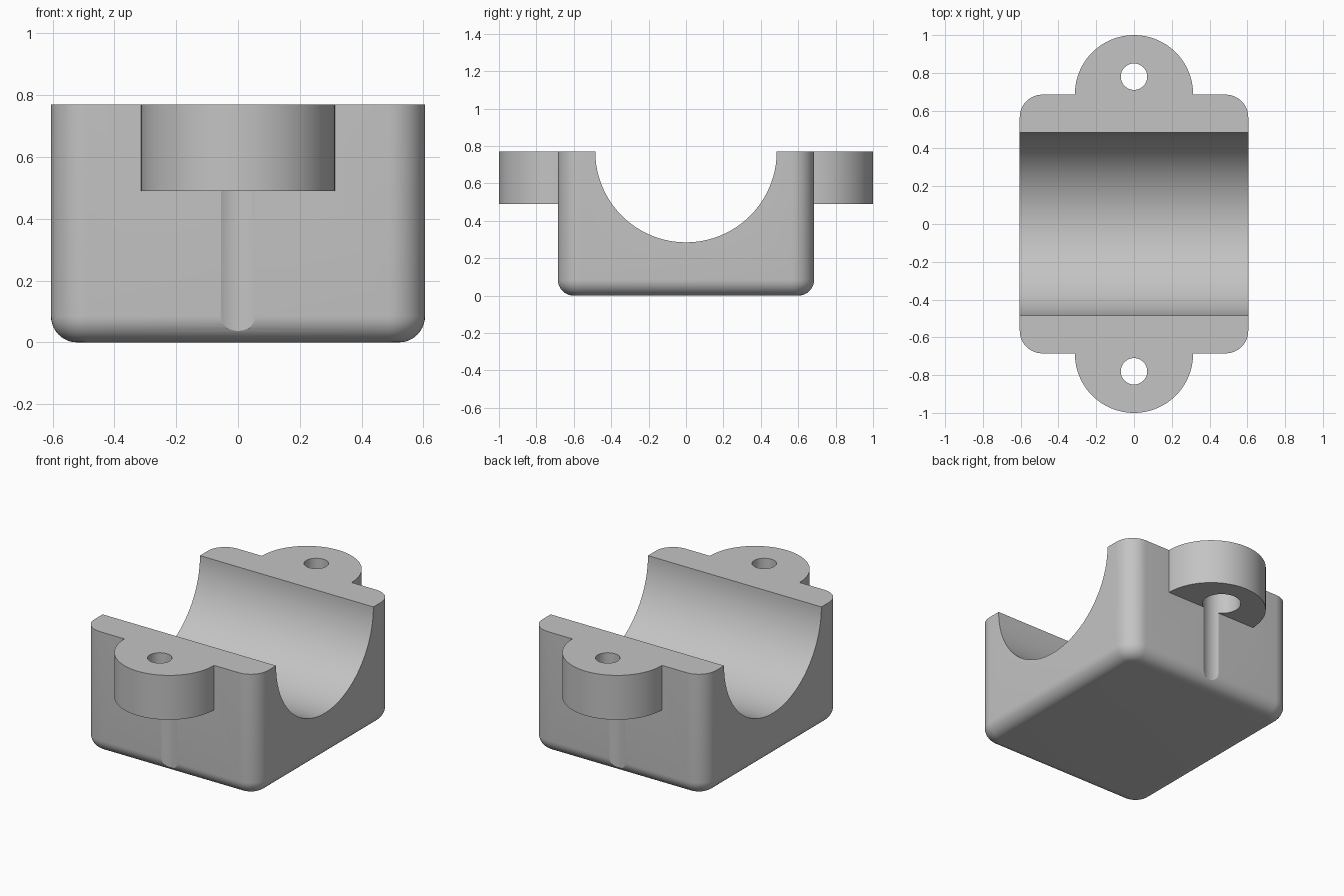
import bpy, bmesh, math
from mathutils import Matrix

old = bpy.data.objects.get("Cube")
if old:
    bpy.data.objects.remove(old, do_unlink=True)

HX, HY, H = 0.605, 0.685, 0.77      # block half width, half depth, height
LUG_R, LUG_Z = 0.313, 0.49          # lug radius and underside
HOLE_Y = 0.78

grey = bpy.data.materials.new("plain grey")
grey.use_nodes = True
colour = (0.55, 0.55, 0.55, 1)
grey.diffuse_color = colour
grey.node_tree.nodes["Principled BSDF"].inputs["Base Color"].default_value = colour


def finish(name, bm):
    bmesh.ops.recalc_face_normals(bm, faces=bm.faces)
    mesh = bpy.data.meshes.new(name)
    bm.to_mesh(mesh)
    bm.free()
    mesh.materials.append(grey)
    obj = bpy.data.objects.new(name, mesh)
    bpy.context.collection.objects.link(obj)
    return obj


def cylinder(name, radius, z0, z1, y=0, segments=64):
    bm = bmesh.new()
    bmesh.ops.create_cone(bm, cap_ends=True, segments=segments, radius1=radius, radius2=radius,
                          depth=z1 - z0, matrix=Matrix.Translation((0, y, (z0 + z1) / 2)))
    return finish(name, bm)


def boolean(target, tool, operation):
    mod = target.modifiers.new(tool.name, "BOOLEAN")
    mod.operation, mod.object, mod.solver = operation, tool, "EXACT"
    bpy.context.view_layer.objects.active = target
    bpy.ops.object.modifier_apply(modifier=mod.name)
    bpy.data.objects.remove(tool, do_unlink=True)


# Block with rounded upright corners and a rounded bottom edge
bm = bmesh.new()
bmesh.ops.create_cube(bm, size=1)
for v in bm.verts:
    v.co = (v.co.x * 2 * HX, v.co.y * 2 * HY, (v.co.z + 0.5) * H)
upright = [e for e in bm.edges if abs(e.verts[0].co.z - e.verts[1].co.z) > 0.1]
bmesh.ops.bevel(bm, geom=upright, offset=0.12, segments=12, profile=0.5, affect="EDGES")
bottom = [e for e in bm.edges if all(v.co.z < 0.001 for v in e.verts)]
bmesh.ops.bevel(bm, geom=bottom, offset=0.085, segments=10, profile=0.5, affect="EDGES")
body = finish("bearing_block", bm)

# Rounded mounting lugs, front and back
for side in (-1, 1):
    boolean(body, cylinder("mounting_lug", LUG_R, LUG_Z, H, side * (1 - LUG_R), 96), "UNION")

# Half-round saddle running across the block
saddle = cylinder("saddle_cutter", 0.485, -1, 1, 0, 128)
saddle.data.transform(Matrix.Translation((0, 0, H)) @ Matrix.Rotation(math.pi / 2, 4, "Y"))
boolean(body, saddle, "DIFFERENCE")

# Screw holes, with wider recesses below that leave grooves in the walls
for side in (-1, 1):
    boolean(body, cylinder("recess_cutter", 0.11, -0.1, 0.65, side * HOLE_Y, 48), "DIFFERENCE")
    boolean(body, cylinder("hole_cutter", 0.07, 0.4, 1, side * HOLE_Y, 48), "DIFFERENCE")

# Smooth curves, crisp edges
bpy.ops.object.select_all(action="DESELECT")
body.select_set(True)
bpy.context.view_layer.objects.active = body
bpy.ops.object.shade_smooth_by_angle(angle=math.radians(25))
